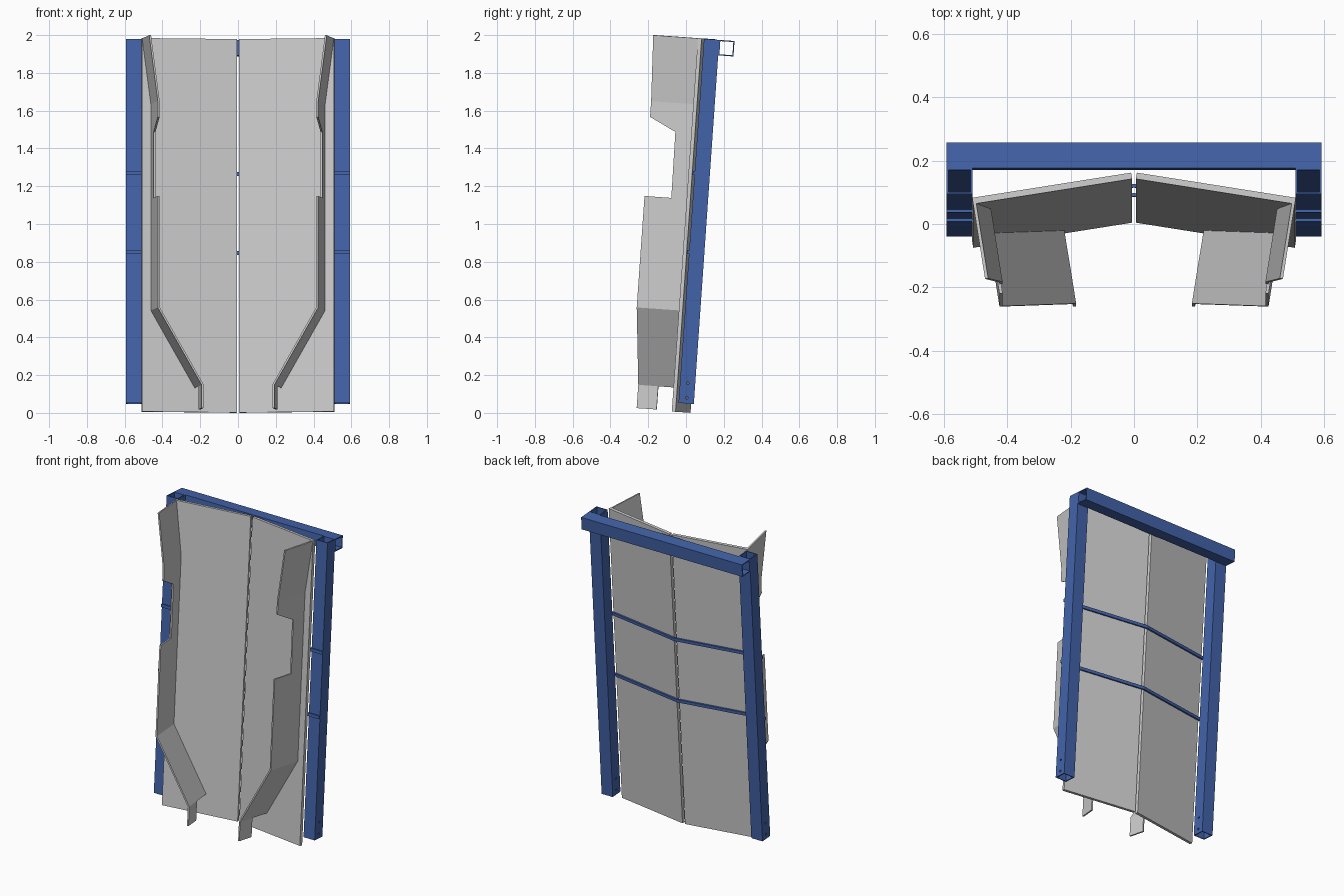
import bpy, bmesh, math
from mathutils import Matrix, Vector

if "Cube" in bpy.data.objects:
    bpy.data.objects.remove(bpy.data.objects["Cube"])

TILT = Matrix.Rotation(math.radians(-4), 4, 'X')   # whole assembly leans back
A = math.radians(9)                                # each half panel folds forward
blue = bpy.data.materials.new("blue_paint")
blue.diffuse_color = (0.055, 0.125, 0.4, 1)
blue.use_nodes = True
blue.node_tree.nodes["Principled BSDF"].inputs["Base Color"].default_value = blue.diffuse_color


def finish(name, bm, mat=None):
    bmesh.ops.recalc_face_normals(bm, faces=bm.faces[:])
    bm.transform(TILT)
    me = bpy.data.meshes.new(name)
    bm.to_mesh(me)
    bm.free()
    ob = bpy.data.objects.new(name, me)
    bpy.context.collection.objects.link(ob)
    if mat:
        me.materials.append(mat)
    return ob


def prism(name, pts, s0, s1, mat=None):
    """Extrude an (x, y) outline from height s0 to s1."""
    bm = bmesh.new()
    f = bm.faces.new([bm.verts.new((x, y, s0)) for x, y in pts])
    top = bmesh.ops.extrude_face_region(bm, geom=[f])
    bmesh.ops.translate(bm, vec=(0, 0, s1 - s0),
                        verts=[v for v in top["geom"] if isinstance(v, bmesh.types.BMVert)])
    return finish(name, bm, mat)


def tube(name, lo, hi, axis, wall=0.006):
    """Open-ended square tube between two corners along an axis."""
    a, b = [i for i in range(3) if i != axis]
    bm = bmesh.new()
    rings = []
    for end in (lo[axis], hi[axis]):
        for w in (0, wall):
            ring = []
            for ca, cb in ((0, 0), (1, 0), (1, 1), (0, 1)):
                p = [0, 0, 0]
                p[axis] = end
                p[a] = hi[a] - w if ca else lo[a] + w
                p[b] = hi[b] - w if cb else lo[b] + w
                ring.append(bm.verts.new(p))
            rings.append(ring)
    for r, q in ((0, 1), (1, 3), (3, 2), (2, 0)):
        for i in range(4):
            j = (i + 1) % 4
            bm.faces.new((rings[r][i], rings[r][j], rings[q][j], rings[q][i]))
    return finish(name, bm, blue)


def on_panel(side, u, d):
    """Point u along a half panel and d in front of its front face."""
    return (side * (0.006 + u * math.cos(A) - d * math.sin(A)),
            0.004 - u * math.sin(A) - d * math.cos(A))


# guard: base line position u for each height, with folds
FOLDS = [(0.0, 0.221), (0.132, 0.221), (0.54, 0.456), (1.634, 0.456), (1.983, 0.503)]


def base_u(s):
    for (s0, u0), (s1, u1) in zip(FOLDS, FOLDS[1:]):
        if s <= s1:
            return u0 + (u1 - u0) * (s - s0) / (s1 - s0)
    return FOLDS[-1][1]


# guard sheets as (height, depth) outlines: flared top, notched middle, taper, tab
SHEETS = [
    [(1.983, 0), (1.983, .24), (1.634, .234), (1.634, 0)],
    [(1.634, 0), (1.634, .234), (1.55, .234), (1.48, .093), (1.13, .09),
     (1.13, .234), (.54, .234), (.54, 0)],
    [(.54, 0), (.54, .234), (.132, .234), (.132, .127), (.132, 0)],
    [(.132, .127), (.132, .234), (.007, .234), (.007, .127)],
]

# hole cutter through the feet of the posts
bm = bmesh.new()
for s in (0.08, 0.157):
    bmesh.ops.create_cone(bm, cap_ends=True, segments=12, radius1=0.007, radius2=0.007, depth=1.4,
                          matrix=Matrix.Translation((0, -0.002, s)) @ Matrix.Rotation(math.pi / 2, 4, 'Y'))
cutter = finish("hole_cutter", bm)
cutter.hide_render = True
cutter.hide_viewport = True

for side, tag in ((-1, "left"), (1, "right")):
    # half panel
    prism(tag + "_panel", [on_panel(side, u, d) for u, d in
                           ((0, 0), (0.508, 0), (0.508, -0.02), (0, -0.02))], 0.002, 1.984)
    # folded side guard
    bm = bmesh.new()
    cache = {}
    for sheet in SHEETS:
        vs = []
        for s, d in sheet:
            if (s, d) not in cache:
                cache[s, d] = bm.verts.new((*on_panel(side, base_u(s), d), s))
            vs.append(cache[s, d])
        bm.faces.new(vs)
    guard = finish(tag + "_guard", bm)
    m = guard.modifiers.new("thickness", 'SOLIDIFY')
    m.thickness, m.offset, m.use_even_offset = 0.01, 0, True
    # hollow post
    x0, x1 = sorted((side * 0.51, side * 0.592))
    post = tube(tag + "_post", (x0, -0.043, 0.05), (x1, 0.038, 1.982), 2)
    m = post.modifiers.new("holes", 'BOOLEAN')
    m.operation, m.object, m.solver = 'DIFFERENCE', cutter, 'EXACT'

# top beam behind the posts
tube("top_beam", (-0.592, 0.038, 1.9), (0.592, 0.119, 1.982), 0)

# bent cross bars behind the panels
front = [(-.592, -.053), (-.51, -.053), (0, .027), (.51, -.053), (.592, -.053)]
outline = front + [(x, y + 0.011) for x, y in reversed(front)]
for i, s in enumerate((0.85, 1.27)):
    prism(f"cross_bar_{i + 1}", outline, s - 0.01, s + 0.01, blue)
